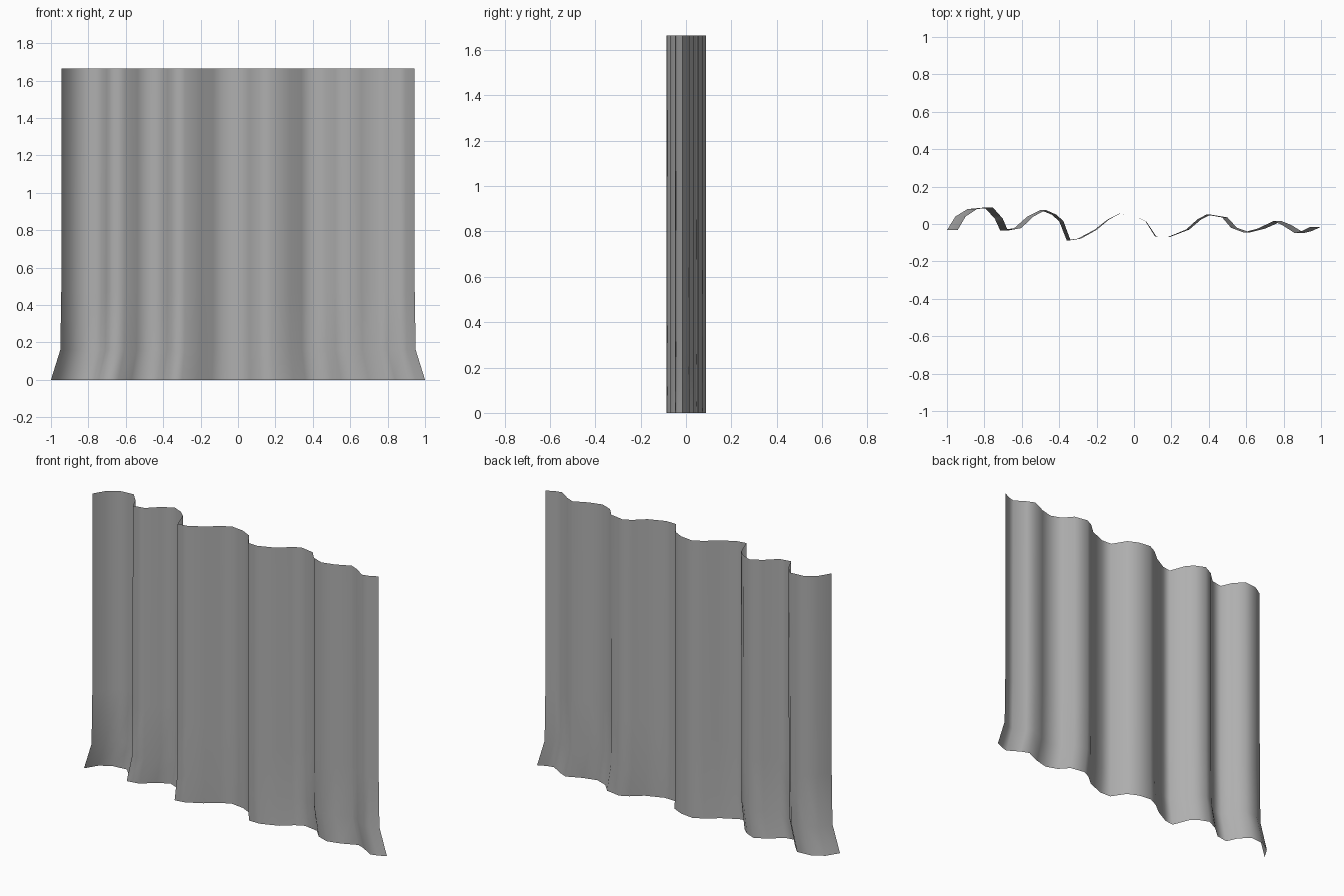
import bpy
import bmesh

default_cube = bpy.data.objects.get("Cube")
if default_cube:
    bpy.data.objects.remove(default_cube, do_unlink=True)


def make_material(name, colour):
    material = bpy.data.materials.new(name)
    material.use_nodes = True
    material.diffuse_color = colour
    for node in material.node_tree.nodes:
        if node.type == "BSDF_PRINCIPLED":
            node.inputs["Base Color"].default_value = colour
    return material


# Pleat line of the cloth along its hem, from right end to left end
PLEATS = [
    (-1, -.033), (-.955, .04), (-.89, .08), (-.8, .088), (-.745, .03),
    (-.715, -.035), (-.64, -.022), (-.57, .04), (-.5, .075), (-.44, .05),
    (-.4, .015), (-.36, -.087), (-.3, -.078), (-.21, -.03), (-.14, .025),
    (-.08, .055), (0, .045), (.065, .015), (.12, -.068), (.19, -.07),
    (.295, -.03), (.36, .025), (.41, .05), (.5, .035), (.55, -.02),
    (.62, -.045), (.7, -.025), (.79, .015), (.84, -.005), (.91, -.048),
    (.95, -.038), (1, -.015),
]

# Height and width factor of each row: the hem spreads outwards
ROWS = [(0, 1), (.16, .95), (.47, .945), (1.665, .943)]


def build_curtain(name, pleats, rows, material):
    """Loft the pleat line through the rows as one thin sheet."""
    bm = bmesh.new()
    grid = [[bm.verts.new((x * width, y, height)) for x, y in pleats]
            for height, width in rows]
    for lower, upper in zip(grid, grid[1:]):
        for i in range(len(pleats) - 1):
            face = bm.faces.new((lower[i], lower[i + 1], upper[i + 1], upper[i]))
            face.smooth = True
    mesh = bpy.data.meshes.new(name)
    bm.to_mesh(mesh)
    bm.free()
    mesh.materials.append(material)
    curtain = bpy.data.objects.new(name, mesh)
    bpy.context.scene.collection.objects.link(curtain)
    return curtain


# Hanging curtain cloth
cloth_grey = make_material("cloth_grey", (.43, .43, .43, 1))
build_curtain("curtain", PLEATS, ROWS, cloth_grey)
